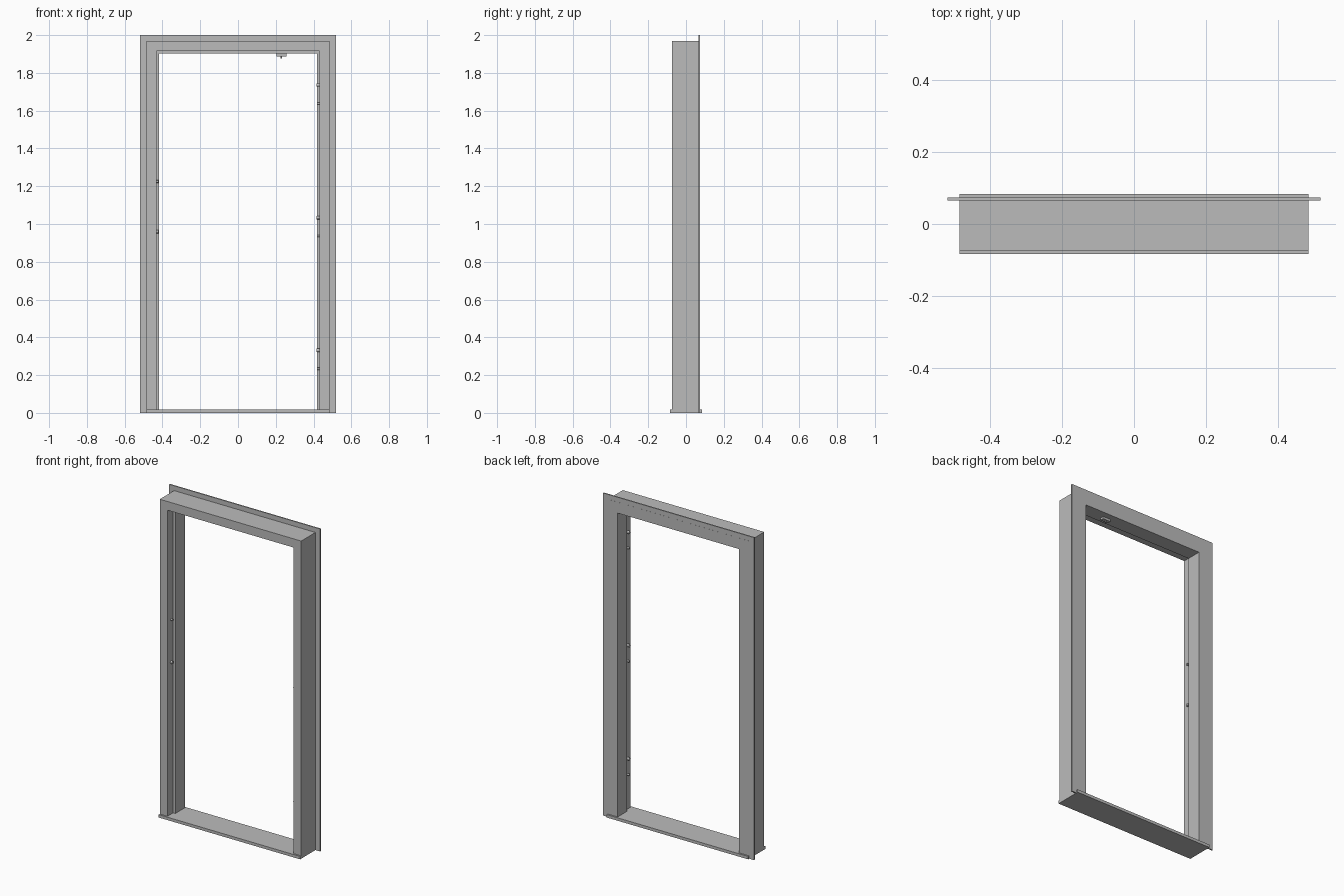
import bpy, bmesh, math

if "Cube" in bpy.data.objects:
    bpy.data.objects.remove(bpy.data.objects["Cube"])

grey = bpy.data.materials.new("light_grey_steel")
grey.diffuse_color = (0.5, 0.5, 0.5, 1)
grey.use_nodes = True
grey.node_tree.nodes["Principled BSDF"].inputs["Base Color"].default_value = grey.diffuse_color


def add(name, bm):
    bmesh.ops.recalc_face_normals(bm, faces=bm.faces)
    me = bpy.data.meshes.new(name)
    bm.to_mesh(me)
    bm.free()
    me.materials.append(grey)
    ob = bpy.data.objects.new(name, me)
    bpy.context.collection.objects.link(ob)
    return ob


def box(name, x0, x1, y0, y1, z0, z1):
    bm = bmesh.new()
    bmesh.ops.create_cube(bm, size=1)
    for v in bm.verts:
        v.co = ((x0, x1)[v.co.x > 0], (y0, y1)[v.co.y > 0], (z0, z1)[v.co.z > 0])
    return add(name, bm)


def portal(name, section, z0):
    """Sweep an (x, y, top) section up one jamb, over the head and down the other, mitred."""
    bm = bmesh.new()
    rings = []
    for side, at_top in ((-1, 0), (-1, 1), (1, 1), (1, 0)):
        rings.append([bm.verts.new((side * x, y, top if at_top else z0))
                      for x, y, top in section])
    n = len(section)
    for a, b in zip(rings, rings[1:]):
        for i in range(n):
            j = (i + 1) % n
            bm.faces.new((a[i], a[j], b[j], b[i]))
    bm.faces.new(rings[0])
    bm.faces.new(rings[-1])
    return add(name, bm)


def pin(name, loc, radius, length, axis):
    bm = bmesh.new()
    bmesh.ops.create_cone(bm, cap_ends=True, segments=16, radius1=radius,
                          radius2=radius, depth=length)
    for v in bm.verts:
        x, y, z = v.co
        if axis == "x":
            x, z = z, -x
        v.co = (x + loc[0], y + loc[1], z + loc[2])
    ob = add(name, bm)
    for p in ob.data.polygons:
        p.use_smooth = len(p.vertices) == 4
    return ob


# Rebated frame: wide opening in front, door stop behind
portal("door_frame", [(0.485, -0.074, 1.97), (0.432, -0.074, 1.916),
                      (0.432, -0.018, 1.916), (0.417, -0.018, 1.902),
                      (0.417, 0.074, 1.902), (0.485, 0.074, 1.97)], 0.016)

# Thin flange round the back edge
portal("back_flange", [(0.518, 0.066, 2.0), (0.485, 0.066, 1.97),
                       (0.485, 0.0735, 1.97), (0.518, 0.0735, 2.0)], 0)

# Threshold slab
box("sill", -0.485, 0.485, -0.084, 0.084, 0, 0.018)

# Closer bracket under the head
box("closer_plate", 0.204, 0.257, 0.012, 0.036, 1.888, 1.903)
pin("closer_pin", (0.23, 0.024, 1.882), 0.004, 0.014, "z")

# Hinge studs in the right rebate
for i, z in enumerate((0.331, 1.034, 1.736)):
    pin(f"hinge_stud_upper_{i + 1}", (0.425, -0.044, z), 0.009, 0.018, "x")
    pin(f"hinge_stud_lower_{i + 1}", (0.426, -0.044, z - 0.098), 0.006, 0.016, "x")

# Latch studs in the left rebate
pin("latch_stud_upper", (-0.428, -0.038, 1.225), 0.007, 0.014, "x")
pin("latch_stud_lower", (-0.428, -0.038, 0.96), 0.009, 0.014, "x")
